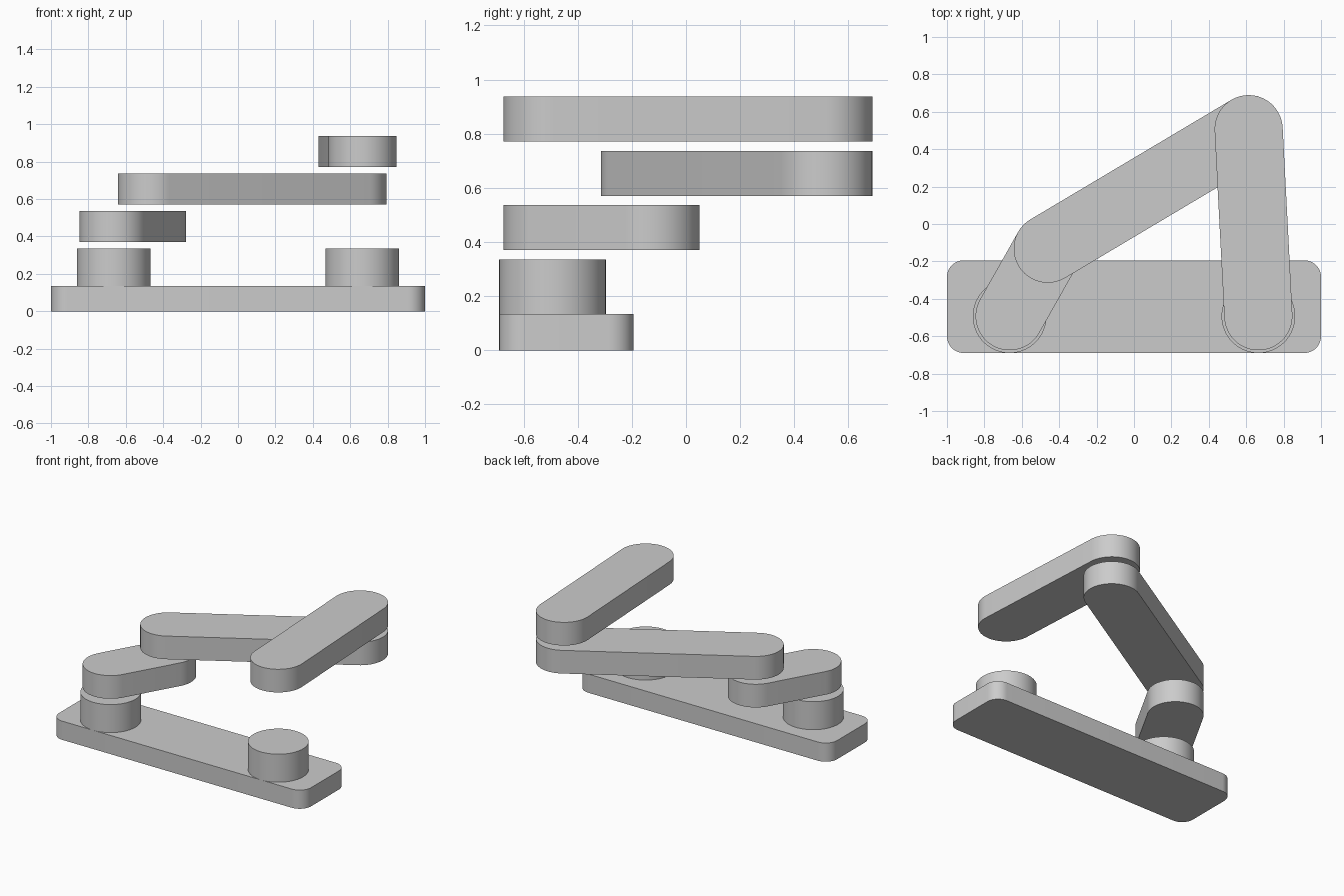
import bpy
import bmesh
from math import sin, cos, pi, atan2, radians

cube = bpy.data.objects.get("Cube")
if cube:
    bpy.data.objects.remove(cube, do_unlink=True)

grey = bpy.data.materials.new("plain grey")
grey.use_nodes = True
COLOUR = (0.6, 0.6, 0.6, 1)
grey.diffuse_color = COLOUR
grey.node_tree.nodes["Principled BSDF"].inputs["Base Color"].default_value = COLOUR


def arc(centre, radius, start, sweep, steps):
    """Points along an arc, both ends included."""
    return [(centre[0] + radius * cos(start + sweep * i / steps),
             centre[1] + radius * sin(start + sweep * i / steps))
            for i in range(steps + 1)]


def plate(name, outline, bottom, top):
    """Extrude a flat outline between two heights."""
    bm = bmesh.new()
    face = bm.faces.new([bm.verts.new((x, y, bottom)) for x, y in outline])
    new = bmesh.ops.extrude_face_region(bm, geom=[face])["geom"]
    moved = [v for v in new if isinstance(v, bmesh.types.BMVert)]
    bmesh.ops.translate(bm, vec=(0, 0, top - bottom), verts=moved)
    bmesh.ops.recalc_face_normals(bm, faces=bm.faces)
    mesh = bpy.data.meshes.new(name)
    bm.to_mesh(mesh)
    bm.free()
    mesh.materials.append(grey)
    obj = bpy.data.objects.new(name, mesh)
    bpy.context.collection.objects.link(obj)
    bpy.ops.object.select_all(action='DESELECT')
    obj.select_set(True)
    bpy.context.view_layer.objects.active = obj
    bpy.ops.object.shade_smooth_by_angle(angle=radians(30))
    return obj


def link(name, start, end, bottom):
    """Bar with rounded ends centred on two pivots."""
    turn = atan2(end[1] - start[1], end[0] - start[0])
    outline = (arc(end, LINK_RADIUS, turn - pi / 2, pi, 32)
               + arc(start, LINK_RADIUS, turn + pi / 2, pi, 32))
    plate(name, outline, bottom, bottom + LINK_THICKNESS)


LINK_RADIUS = 0.182
LINK_THICKNESS = 0.166
BASE_TOP = 0.134

# Pivot points of the linkage
ground_right = (-0.665, -0.493)
ground_left = (0.665, -0.493)
crank_end = (-0.461, -0.132)
rocker_end = (0.613, 0.507)

# Base plate with rounded corners
corner = 0.09
x, y_front, y_back = 1 - corner, -0.69 + corner, -0.194 - corner
base = []
for i, centre in enumerate([(x, y_back), (-x, y_back), (-x, y_front), (x, y_front)]):
    base += arc(centre, corner, i * pi / 2, pi / 2, 12)
plate("base_plate", base, 0, BASE_TOP)

# Round bosses standing on the base
for name, pivot in (("right_boss", ground_right), ("left_boss", ground_left)):
    plate(name, arc(pivot, 0.197, 0, 2 * pi, 64)[:-1], BASE_TOP, 0.335)

# Three stacked links
link("crank_link", ground_right, crank_end, 0.37)
link("coupler_link", crank_end, rocker_end, 0.57)
link("rocker_link", rocker_end, ground_left, 0.771)
